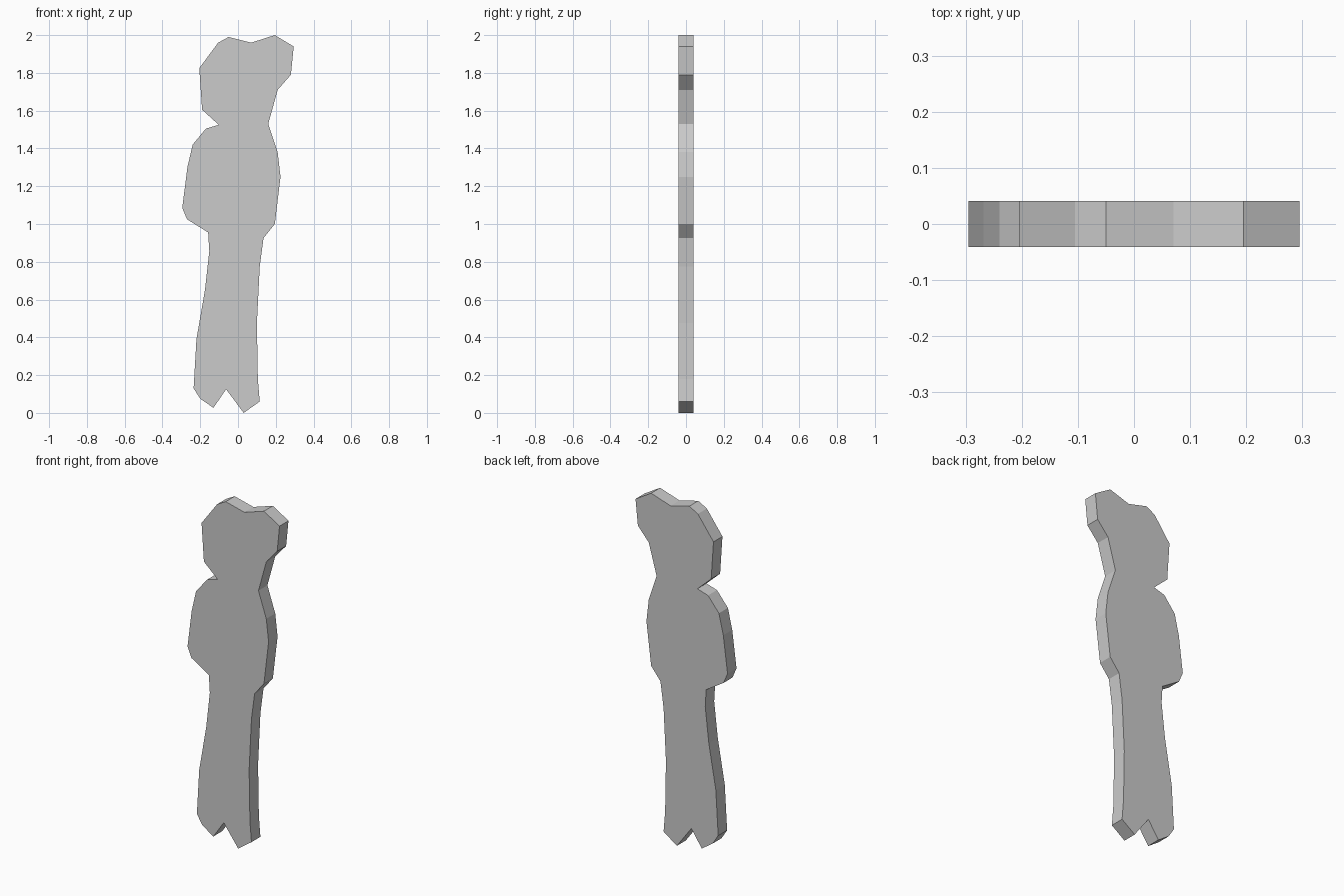
import bpy
import bmesh

if "Cube" in bpy.data.objects:
    bpy.data.objects.remove(bpy.data.objects["Cube"])

HALF_THICKNESS = 0.041

# Outline in (x, z), clockwise from the top of the head
head_right = [(-0.05, 1.99), (0.07, 1.96), (0.195, 2.0), (0.295, 1.94),
              (0.28, 1.79), (0.21, 1.71), (0.16, 1.53)]
torso_right = [(0.21, 1.38), (0.225, 1.25), (0.195, 1.0), (0.135, 0.925)]
legs = [(0.115, 0.775), (0.1, 0.475), (0.105, 0.18), (0.115, 0.06),
        (0.03, 0.0), (-0.063, 0.125), (-0.13, 0.027), (-0.2, 0.075),
        (-0.235, 0.13), (-0.22, 0.39), (-0.175, 0.65), (-0.152, 0.855)]
torso_left = [(-0.158, 0.955), (-0.27, 1.025), (-0.295, 1.085),
              (-0.268, 1.3), (-0.24, 1.42), (-0.17, 1.505), (-0.102, 1.525)]
head_left = [(-0.19, 1.605), (-0.205, 1.825), (-0.105, 1.96)]
outline = head_right + torso_right + legs + torso_left + head_left


def extruded_plate(name, points, half):
    """Flat slab: the profile in the xz plane extruded along y."""
    bm = bmesh.new()
    face = bm.faces.new([bm.verts.new((x, -half, z)) for x, z in points])
    new = bmesh.ops.extrude_face_region(bm, geom=[face], use_keep_orig=True)["geom"]
    moved = [v for v in new if isinstance(v, bmesh.types.BMVert)]
    bmesh.ops.translate(bm, verts=moved, vec=(0, 2 * half, 0))
    bmesh.ops.recalc_face_normals(bm, faces=bm.faces)
    mesh = bpy.data.meshes.new(name)
    bm.to_mesh(mesh)
    bm.free()
    obj = bpy.data.objects.new(name, mesh)
    bpy.context.collection.objects.link(obj)
    return obj


# Standing figure cut-out
extruded_plate("figure_cutout", outline, HALF_THICKNESS)
